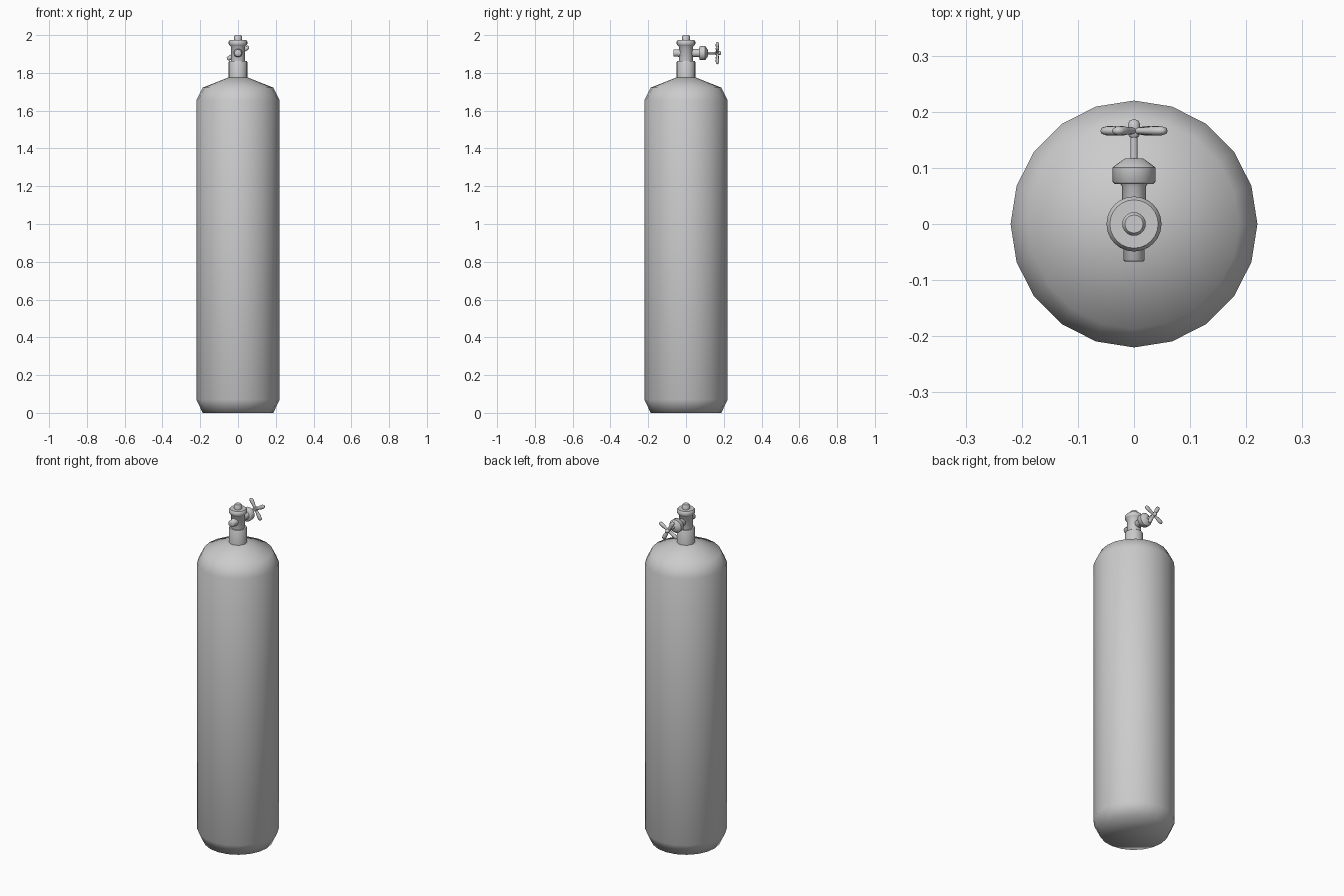
import bpy
import bmesh
import math
from mathutils import Matrix, Vector

cube = bpy.data.objects.get("Cube")
if cube:
    bpy.data.objects.remove(cube, do_unlink=True)


def lathe(name, profile, sides, matrix=Matrix(), angle=50):
    """Revolve (radius, height) points around local z, then place with matrix."""
    bm = bmesh.new()
    rings = []
    for r, h in profile:
        if r == 0:
            rings.append([bm.verts.new((0, 0, h))] * sides)
        else:
            rings.append([bm.verts.new((r * math.cos(a), r * math.sin(a), h))
                          for a in (math.tau * i / sides for i in range(sides))])
    for low, high in zip(rings, rings[1:]):
        for i in range(sides):
            j = (i + 1) % sides
            corners = dict.fromkeys((low[i], low[j], high[j], high[i]))
            bm.faces.new(list(corners))
    bm.transform(matrix)
    bmesh.ops.recalc_face_normals(bm, faces=bm.faces)
    mesh = bpy.data.meshes.new(name)
    bm.to_mesh(mesh)
    bm.free()
    obj = bpy.data.objects.new(name, mesh)
    bpy.context.collection.objects.link(obj)
    bpy.ops.object.select_all(action='DESELECT')
    obj.select_set(True)
    bpy.context.view_layer.objects.active = obj
    bpy.ops.object.shade_smooth_by_angle(angle=math.radians(angle))
    return obj


VALVE_Z = 1.905
WHEEL_Y = 0.166
along_y = Matrix.Translation((0, 0, VALVE_Z)) @ Matrix.Rotation(-math.pi / 2, 4, 'X')

# Tank with chamfered foot and sloping shoulder
lathe("tank", [(0, 0), (0.187, 0), (0.22, 0.07), (0.22, 1.655),
               (0.187, 1.722), (0.05, 1.776), (0, 1.776)], 20, angle=70)

# Neck and upright valve body
lathe("neck", [(0, 1.76), (0.049, 1.76), (0.049, 1.858), (0.046, 1.863), (0, 1.863)], 24)
lathe("valve_body", [(0, 1.85), (0.038, 1.85), (0.038, 1.938), (0.046, 1.947),
                     (0.049, 1.952), (0.049, 1.966), (0.043, 1.974), (0, 1.974)], 24)
lathe("top_cap", [(0, 1.965), (0.021, 1.965), (0.021, 1.994), (0.016, 2.0), (0, 2.0)], 20)

# Front outlet
lathe("outlet", [(0, -0.067), (0.016, -0.067), (0.019, -0.064),
                 (0.019, -0.042), (0.023, -0.036), (0.023, 0), (0, 0)], 20, along_y)

# Rear branch with packing nut and stem
lathe("rear_branch", [(0, 0), (0.021, 0), (0.021, 0.066), (0.026, 0.074), (0, 0.074)], 20, along_y)
lathe("packing_nut", [(0, 0.071), (0.034, 0.071), (0.038, 0.075), (0.038, 0.101),
                      (0.034, 0.104), (0.016, 0.117), (0, 0.117)], 24, along_y)
lathe("valve_stem", [(0, 0.11), (0.0065, 0.11), (0.0065, WHEEL_Y), (0, WHEEL_Y)], 12, along_y)

# Four-armed handle with rounded hub
lathe("handle_hub", [(0, 0.153), (0.008, 0.155), (0.011, 0.162), (0.011, 0.177),
                     (0.008, 0.184), (0, 0.187)], 16, along_y)
for i in range(4):
    place = (Matrix.Translation((0, WHEEL_Y, VALVE_Z))
             @ Matrix.Rotation(math.radians(60 + 90 * i), 4, 'Y')
             @ Matrix.Diagonal(Vector((1.4, 1, 1, 1))))
    lathe("handle_arm_%d" % (i + 1),
          [(0, 0), (0.006, 0), (0.0065, 0.02), (0.0085, 0.04), (0.0085, 0.055),
           (0.006, 0.064), (0, 0.067)], 12, place)
